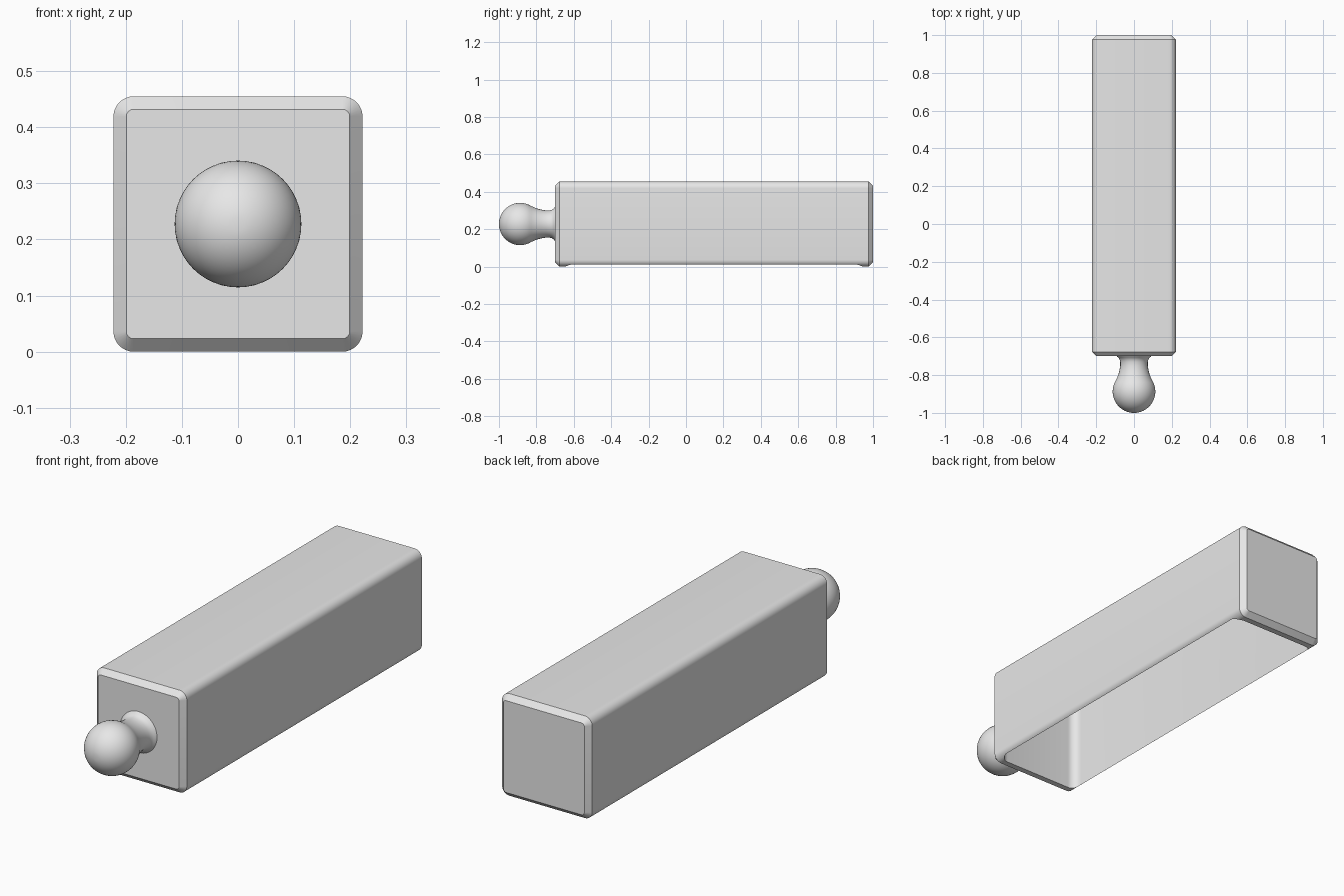
import bpy, bmesh, math
from mathutils import Vector

cube = bpy.data.objects.get("Cube")
if cube:
    bpy.data.objects.remove(cube, do_unlink=True)

grey = bpy.data.materials.new("plain grey")
grey.use_nodes = True
grey.diffuse_color = (0.8, 0.8, 0.8, 1)
grey.node_tree.nodes["Principled BSDF"].inputs["Base Color"].default_value = (0.8, 0.8, 0.8, 1)

WIDTH, HEIGHT = 0.444, 0.455
FRONT, BACK = -0.70, 1.0
CHAMFER, RADIUS = 0.023, 0.036
MID = HEIGHT / 2


def rounded_rect(w, h, r, steps=8):
    """Corner-rounded rectangle as a list of 2D points."""
    points = []
    for i, (sx, sy) in enumerate([(1, 1), (-1, 1), (-1, -1), (1, -1)]):
        for k in range(steps + 1):
            a = math.pi / 2 * (i + k / steps)
            points.append((sx * (w / 2 - r) + r * math.cos(a),
                           sy * (h / 2 - r) + r * math.sin(a)))
    return points


def loft(name, loops):
    """Skin a series of equal-length loops and cap both ends."""
    bm = bmesh.new()
    rings = [[bm.verts.new(p) for p in loop] for loop in loops]
    n = len(rings[0])
    for a, b in zip(rings, rings[1:]):
        for i in range(n):
            j = (i + 1) % n
            bm.faces.new((a[i], a[j], b[j], b[i]))
    bm.faces.new(rings[0])
    bm.faces.new(rings[-1])
    bmesh.ops.recalc_face_normals(bm, faces=bm.faces)
    mesh = bpy.data.meshes.new(name)
    bm.to_mesh(mesh)
    bm.free()
    obj = bpy.data.objects.new(name, mesh)
    bpy.context.collection.objects.link(obj)
    mesh.materials.append(grey)
    return obj


def activate(obj):
    bpy.ops.object.select_all(action='DESELECT')
    obj.select_set(True)
    bpy.context.view_layer.objects.active = obj


# Long body with rounded long edges and chamfered ends
sections = [(FRONT, CHAMFER), (FRONT + CHAMFER, 0), (BACK - CHAMFER, 0), (BACK, CHAMFER)]
body = loft("hollow_body", [
    [(x, y, z + MID) for x, z in rounded_rect(WIDTH - 2 * c, HEIGHT - 2 * c, RADIUS - c)]
    for y, c in sections])

# Cavity open at the bottom
END_WALL, SIDE_WALL = 0.05, 0.011
plan = rounded_rect(WIDTH - 2 * SIDE_WALL, BACK - FRONT - 2 * END_WALL, 0.04)
centre = (FRONT + BACK) / 2
cavity = loft("cavity_cutter", [[(x, y + centre, z) for x, y in plan] for z in (-0.1, 0.43)])
cavity.hide_render = True
cut = body.modifiers.new("cavity", 'BOOLEAN')
cut.operation = 'DIFFERENCE'
cut.solver = 'EXACT'
cut.object = cavity
activate(body)
bpy.ops.object.modifier_apply(modifier=cut.name)
bpy.data.objects.remove(cavity, do_unlink=True)

# Ball knob with a waisted neck, turned about the y axis
BALL = 0.113
profile = []
for k in range(1, 21):
    a = math.radians(122) * k / 20
    profile.append((-1 + BALL - BALL * math.cos(a), BALL * math.sin(a)))
profile += [(-0.81, 0.088), (-0.79, 0.081), (-0.77, 0.076), (-0.75, 0.073), (-0.73, 0.073),
            (-0.718, 0.076), (-0.708, 0.082), (-0.702, 0.09), (-0.69, 0.098)]
SIDES = 48
knob = loft("ball_knob", [
    [(r * math.cos(t), y, MID + r * math.sin(t))
     for t in (math.tau * i / SIDES for i in range(SIDES))]
    for y, r in profile])

for obj in (body, knob):
    activate(obj)
    bpy.ops.object.shade_smooth_by_angle(angle=math.radians(32))
